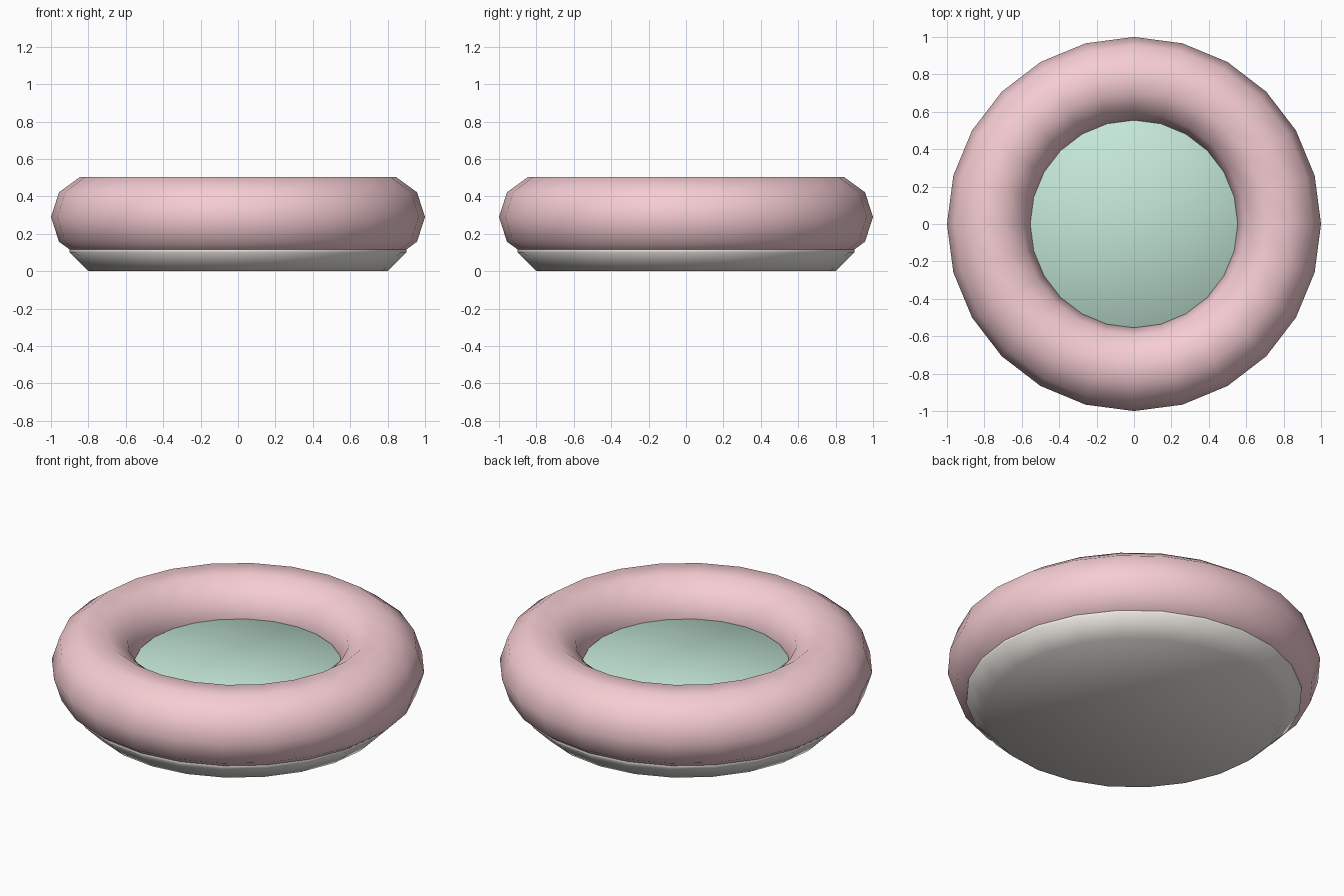
import bpy

if "Cube" in bpy.data.objects:
    bpy.data.objects.remove(bpy.data.objects["Cube"])

SIDES = 24


def finish(obj, name, colour):
    obj.name = name
    mat = bpy.data.materials.new(name + "_colour")
    mat.diffuse_color = (*colour, 1)
    mat.use_nodes = True
    mat.node_tree.nodes["Principled BSDF"].inputs["Base Color"].default_value = mat.diffuse_color
    obj.data.materials.append(mat)
    bpy.ops.object.shade_smooth()
    return obj


def disc(name, radius, bottom, top, bevel, colour):
    """Smooth-shaded cylinder with chamfered rims."""
    bpy.ops.mesh.primitive_cylinder_add(vertices=SIDES, radius=radius, depth=top - bottom,
                                        location=(0, 0, (top + bottom) / 2))
    obj = finish(bpy.context.object, name, colour)
    mod = obj.modifiers.new("chamfer", 'BEVEL')
    mod.width = bevel
    mod.segments = 1
    mod.offset_type = 'OFFSET'
    mod.limit_method = 'ANGLE'
    mod.angle_limit = 1.0


# inflated ring
bpy.ops.mesh.primitive_torus_add(major_segments=SIDES, minor_segments=10,
                                 major_radius=0.775, minor_radius=0.225,
                                 location=(0, 0, 0.29))
finish(bpy.context.object, "inflated_ring", (0.92, 0.61, 0.65))

# floor pan under the ring and water filling the middle
disc("floor_pan", 0.90, 0.0, 0.22, 0.10, (0.84, 0.81, 0.76))
disc("water", 0.57, 0.15, 0.31, 0.02, (0.55, 0.80, 0.68))
